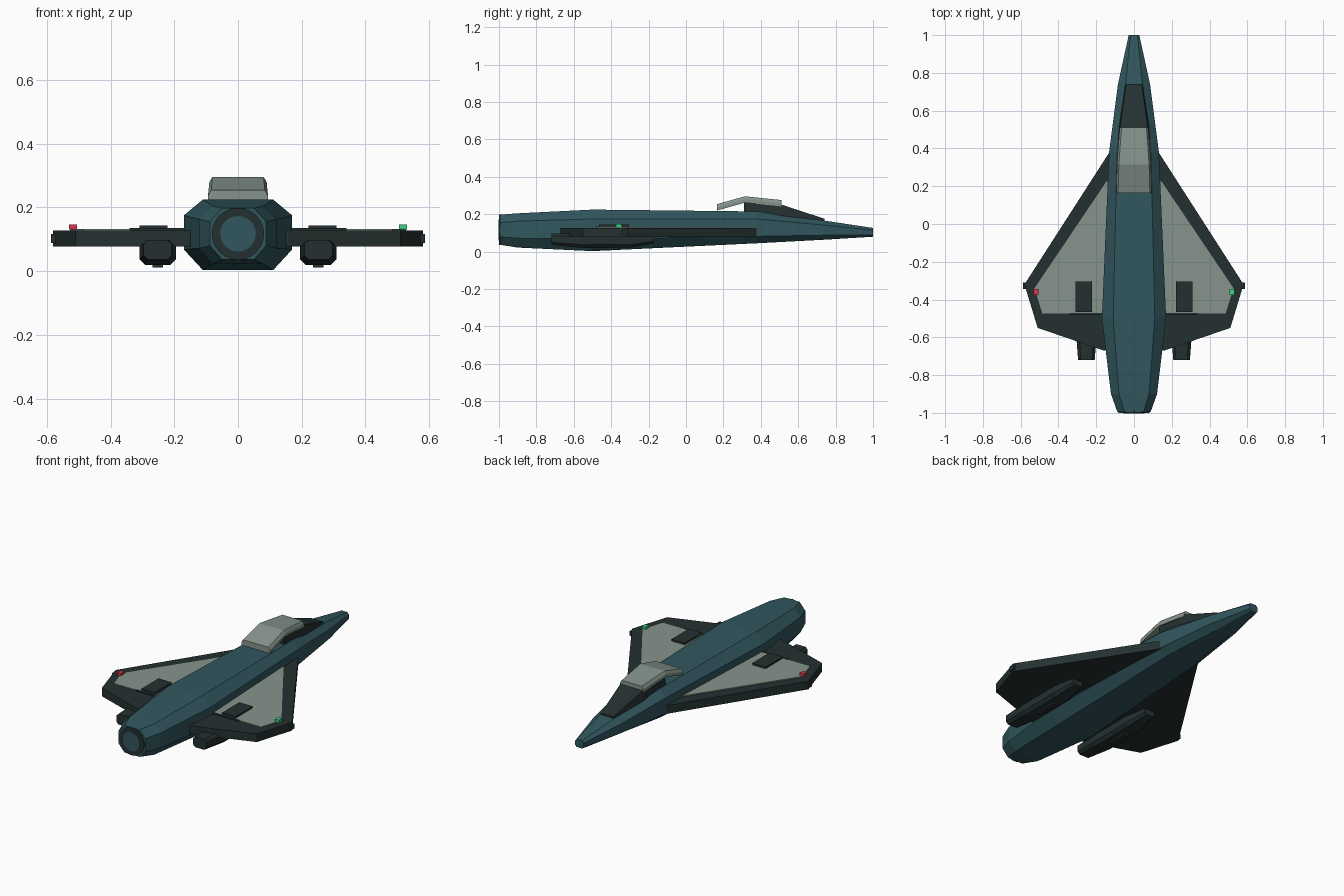
import bpy, bmesh, math
from mathutils import Matrix

cube = bpy.data.objects.get("Cube")
if cube:
    bpy.data.objects.remove(cube)


def material(name, rgb):
    mat = bpy.data.materials.new(name)
    mat.use_nodes = True
    mat.diffuse_color = (*rgb, 1)
    bsdf = next(n for n in mat.node_tree.nodes if n.type == 'BSDF_PRINCIPLED')
    bsdf.inputs["Base Color"].default_value = (*rgb, 1)
    return mat


TEAL = material("hull teal", (0.031, 0.095, 0.113))
DARK = material("dark trim", (0.018, 0.030, 0.030))
GREY = material("pale grey", (0.235, 0.295, 0.260))
RED = material("signal red", (0.70, 0.035, 0.075))
GREEN = material("signal green", (0.045, 0.62, 0.22))


def finish(name, bm, mat):
    bmesh.ops.recalc_face_normals(bm, faces=bm.faces)
    mesh = bpy.data.meshes.new(name)
    bm.to_mesh(mesh)
    bm.free()
    mesh.materials.append(mat)
    obj = bpy.data.objects.new(name, mesh)
    bpy.context.collection.objects.link(obj)
    return obj


def loft(name, rings, mat):
    """Skin a row of matching rings and cap both ends."""
    bm = bmesh.new()
    rows = [[bm.verts.new(p) for p in ring] for ring in rings]
    n = len(rows[0])
    for a, b in zip(rows, rows[1:]):
        for i in range(n):
            j = (i + 1) % n
            bm.faces.new((a[i], a[j], b[j], b[i]))
    bm.faces.new(rows[0])
    bm.faces.new(rows[-1])
    return finish(name, bm, mat)


def slab(name, outline, z0, z1, mat, side=1):
    return loft(name, [[(side * x, y, z) for x, y in outline] for z in (z0, z1)], mat)


def block(name, x0, x1, y0, y1, z0, z1, mat, side=1):
    return slab(name, [(x0, y0), (x1, y0), (x1, y1), (x0, y1)], z0, z1, mat, side)


def octagon(y, half, flat, z0, z1, z2, z3, cx=0):
    return [(cx + x, y, z) for x, z in
            ((flat, z0), (half, z1), (half, z2), (flat, z3),
             (-flat, z3), (-half, z2), (-half, z1), (-flat, z0))]


# Fuselage: y, half width, flat half width, four heights
stations = [
    (-0.995, 0.088, 0.050, 0.037, 0.080, 0.155, 0.198),
    (-0.90, 0.122, 0.080, 0.022, 0.072, 0.163, 0.205),
    (-0.50, 0.170, 0.110, 0.003, 0.068, 0.175, 0.225),
    (0.38, 0.132, 0.090, 0.045, 0.082, 0.175, 0.215),
    (0.74, 0.085, 0.045, 0.064, 0.088, 0.142, 0.166),
    (1.00, 0.028, 0.018, 0.080, 0.090, 0.115, 0.127),
]
loft("fuselage", [octagon(*s) for s in stations], TEAL)


# Engine nozzle ring and the disc inside it
def disc(name, radius, y, depth, mat):
    bm = bmesh.new()
    bmesh.ops.create_cone(bm, cap_ends=True, segments=24, radius1=radius,
                          radius2=radius, depth=depth)
    bm.transform(Matrix.Translation((0, y, 0.117)) @ Matrix.Rotation(math.pi / 2, 4, 'X'))
    return finish(name, bm, mat)


disc("nozzle_ring", 0.082, -0.99, 0.02, DARK)
disc("nozzle_core", 0.056, -0.997, 0.01, TEAL)

# Dark windscreen wedge in front of the canopy
loft("windscreen", [
    [(-w, y, 0.14), (w, y, 0.14), (w, y, base), (t, y, top), (-t, y, top), (-w, y, base)]
    for y, w, t, base, top in (
        (0.31, 0.085, 0.078, 0.210, 0.266),
        (0.51, 0.080, 0.074, 0.200, 0.252),
        (0.74, 0.045, 0.041, 0.166, 0.176))], DARK)

# Bent canopy plate with chamfered upper edges
loft("canopy", [
    [(-w, y, z), (w, y, z), (w, y, z + 0.018), (w - 0.01, y, z + 0.034),
     (0.01 - w, y, z + 0.034), (-w, y, z + 0.018)]
    for y, w, z in ((0.165, 0.094, 0.220), (0.315, 0.090, 0.262), (0.51, 0.076, 0.242))],
    GREY)

wing_outline = [(0.06, 0.38), (0.13, 0.38), (0.58, -0.32), (0.51, -0.55),
                (0.16, -0.67), (0.06, -0.67)]
panel_outline = [(0.08, 0.225), (0.146, 0.225), (0.527, -0.34), (0.485, -0.475), (0.08, -0.475)]

for side, label, lamp in ((1, "left", GREEN), (-1, "right", RED)):
    # Wing and its pale top panel
    slab(label + "_wing", wing_outline, 0.078, 0.127, DARK, side)
    slab(label + "_wing_panel", panel_outline, 0.126, 0.133, GREY, side)
    # Small fittings on the wing
    block(label + "_vent", 0.222, 0.309, -0.465, -0.305, 0.13, 0.144, DARK, side)
    block(label + "_flap_seam", 0.17, 0.34, -0.479, -0.471, 0.126, 0.135, DARK, side)
    block(label + "_tip_plate", 0.57, 0.587, -0.345, -0.31, 0.088, 0.116, DARK, side)
    block(label + "_lamp", 0.506, 0.531, -0.375, -0.345, 0.13, 0.147, lamp, side)
    # Engine pod slung under the wing
    loft(label + "_pod", [octagon(*s, cx=side * 0.252) for s in (
        (-0.72, 0.044, 0.030, 0.036, 0.050, 0.085, 0.098),
        (-0.55, 0.057, 0.040, 0.020, 0.037, 0.082, 0.099),
        (-0.30, 0.057, 0.040, 0.022, 0.038, 0.082, 0.099),
        (-0.17, 0.034, 0.022, 0.045, 0.055, 0.082, 0.094))], DARK)
    block(label + "_pod_plate", 0.236, 0.268, -0.50, -0.36, 0.012, 0.024, DARK, side)
